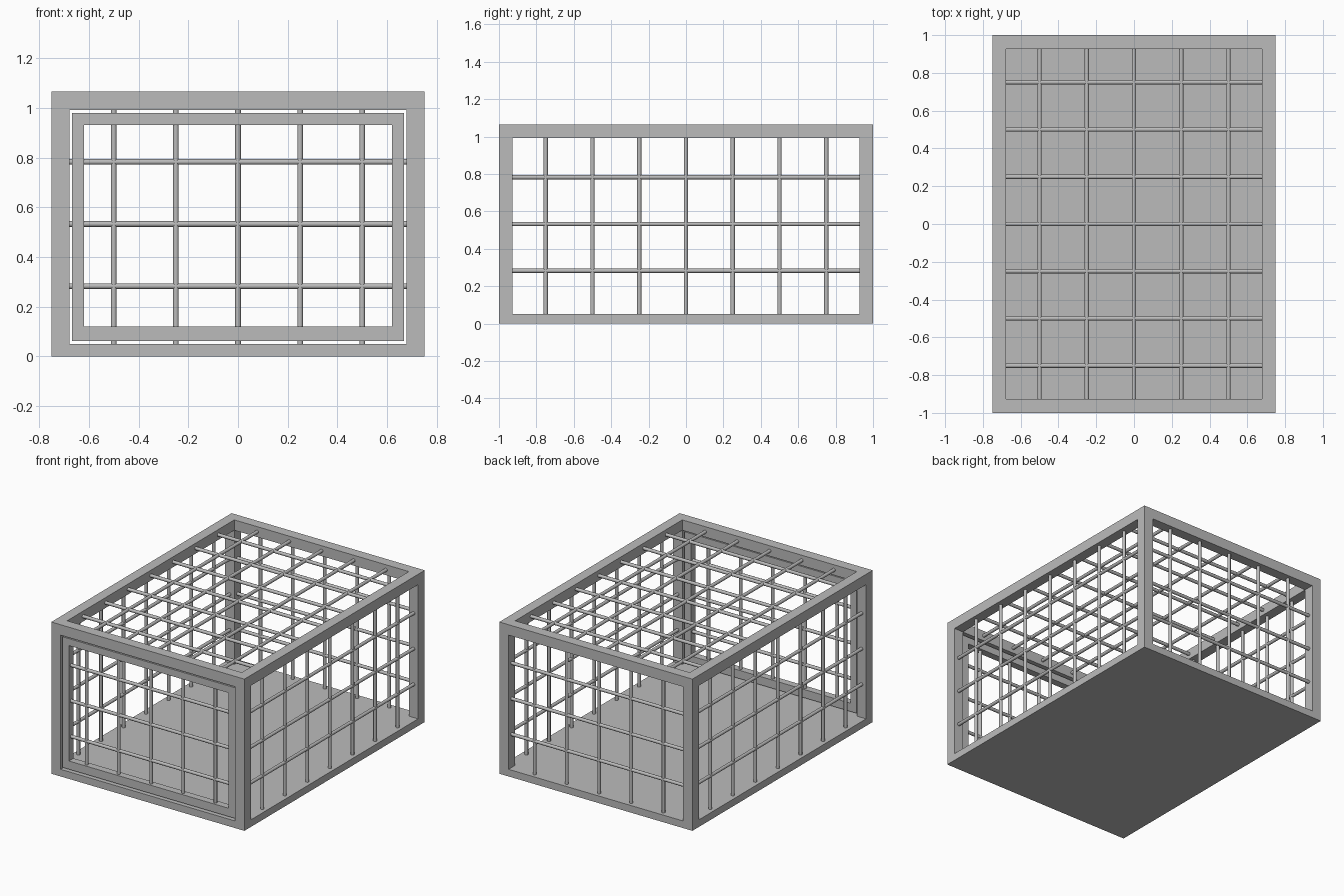
import bpy, bmesh
from mathutils import Vector

if "Cube" in bpy.data.objects:
    bpy.data.objects.remove(bpy.data.objects["Cube"])

metal = bpy.data.materials.new("grey metal")
metal.diffuse_color = (0.5, 0.5, 0.5, 1)
metal.use_nodes = True
metal.node_tree.nodes["Principled BSDF"].inputs["Base Color"].default_value = metal.diffuse_color


def finish(bm, name):
    me = bpy.data.meshes.new(name)
    bm.to_mesh(me)
    bm.free()
    me.materials.append(metal)
    ob = bpy.data.objects.new(name, me)
    bpy.context.collection.objects.link(ob)
    return ob


def cells(name, xs, ys, zs, solid):
    """Clean shell around the solid cells of a small grid."""
    cuts = (xs, ys, zs)
    n = [len(c) - 1 for c in cuts]

    def filled(c):
        return all(0 <= c[a] < n[a] for a in range(3)) and solid(*c)

    bm = bmesh.new()
    verts = {}

    def vert(k):
        if k not in verts:
            verts[k] = bm.verts.new([cuts[a][k[a]] for a in range(3)])
        return verts[k]

    for i in range(n[0]):
        for j in range(n[1]):
            for k in range(n[2]):
                c = (i, j, k)
                if not filled(c):
                    continue
                for a in range(3):
                    for s in (0, 1):
                        nb = list(c)
                        nb[a] += 2 * s - 1
                        if filled(nb):
                            continue
                        u, v = (a + 1) % 3, (a + 2) % 3
                        quad = []
                        for du, dv in ((0, 0), (1, 0), (1, 1), (0, 1)):
                            p = list(c)
                            p[a] += s
                            p[u] += du
                            p[v] += dv
                            quad.append(vert(tuple(p)))
                        bm.faces.new(quad if s else quad[::-1])
    return finish(bm, name)


R = 0.0115


def bars(name, segments):
    """Round bars between pairs of points."""
    bm = bmesh.new()
    for a, b in segments:
        a, b = Vector(a), Vector(b)
        d = b - a
        mat = d.to_track_quat('Z', 'Y').to_matrix().to_4x4()
        mat.translation = (a + b) / 2
        bmesh.ops.create_cone(bm, cap_ends=True, segments=12, radius1=R,
                              radius2=R, depth=d.length, matrix=mat)
    for f in bm.faces:
        f.smooth = len(f.verts) == 4
    for e in bm.edges:
        e.smooth = all(f.smooth for f in e.link_faces)
    return finish(bm, name)


X, Y, H = 0.75, 1.0, 1.065
XI, YI, ZF, ZT = 0.678, 0.927, 0.05, 0.992
MID = 0.036           # bars run along the middle of the frame thickness
E = 0.005             # bars sink slightly into the frame

# Cage frame with solid floor
cells("cage_frame", (-X, -XI, XI, X), (-Y, -YI, YI, Y), (0, ZF, ZT, H),
      lambda i, j, k: k == 0 or (i != 1) + (j != 1) + (k != 1) >= 2)

# Door frame, set in the front opening
DX, DZ0, DZ1 = 0.62, 0.12, 0.93
cells("door_frame", (-0.668, -DX, DX, 0.668), (-0.99, -0.94),
      (0.062, DZ0, DZ1, 0.979), lambda i, j, k: i != 1 or k != 1)

px = [i * 0.25 for i in range(-2, 3)]
py = [i * 0.25 for i in range(-3, 4)]
pz = [H / 2 + i * 0.25 for i in (-1, 0, 1)]

# Door and back bars
for name, y, w, z0, z1 in (("door_bars", -Y + MID, DX, DZ0, DZ1),
                           ("back_bars", Y - MID, XI, ZF, ZT)):
    bars(name, [((x, y, z0 - E), (x, y, z1 + E)) for x in px] +
         [((-w - E, y, z), (w + E, y, z)) for z in pz])

# Side bars
for name, x in (("left_bars", -X + MID), ("right_bars", X - MID)):
    bars(name, [((x, y, ZF - E), (x, y, ZT + E)) for y in py] +
         [((x, -YI - E, z), (x, YI + E, z)) for z in pz])

# Roof bars
zr = H - MID
bars("roof_bars", [((x, -YI - E, zr), (x, YI + E, zr)) for x in px] +
     [((-XI - E, y, zr), (XI + E, y, zr)) for y in py])
